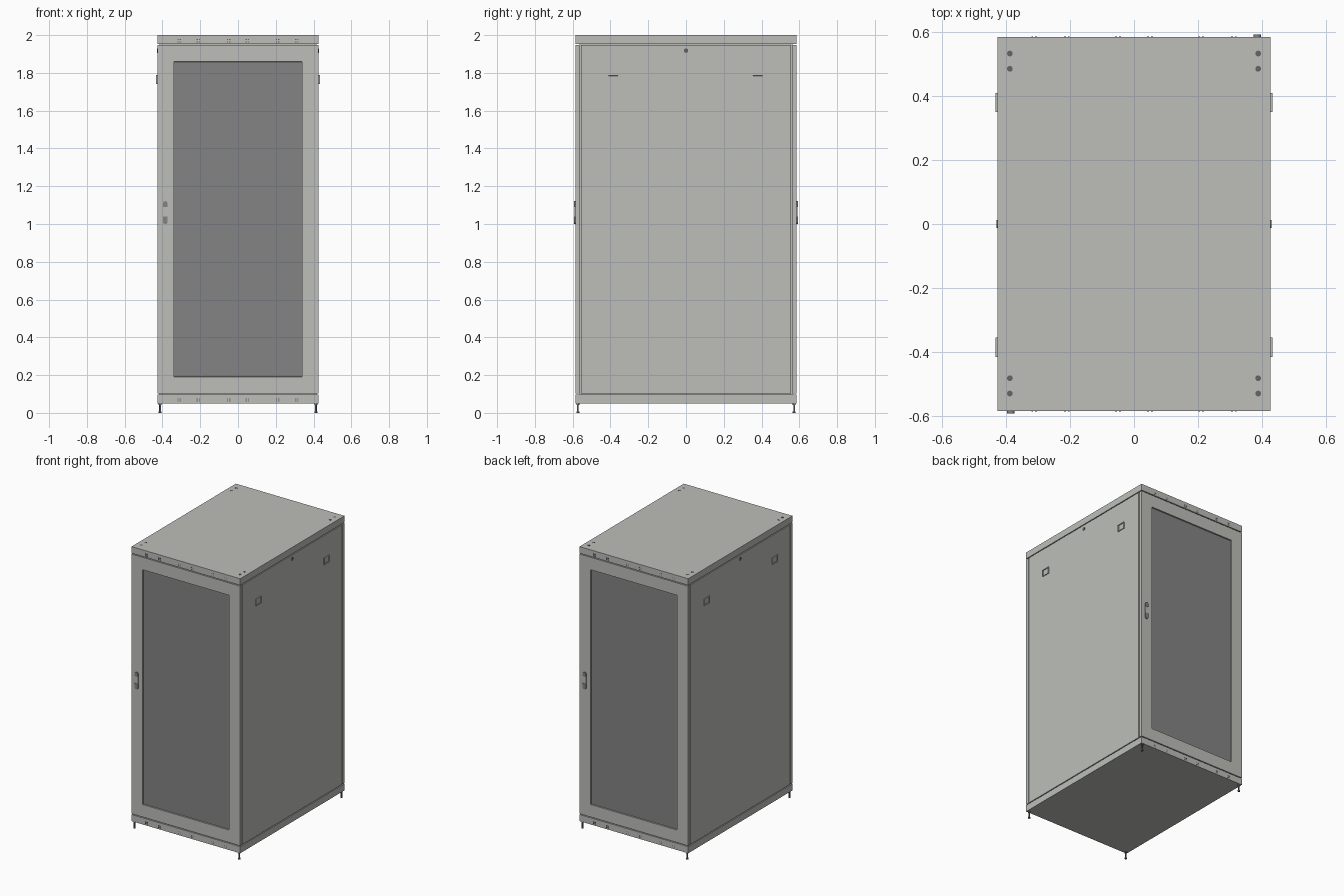
import bpy, bmesh, math
from mathutils import Matrix

if "Cube" in bpy.data.objects:
    bpy.data.objects.remove(bpy.data.objects["Cube"], do_unlink=True)


def material(name, rgb):
    m = bpy.data.materials.new(name)
    m.use_nodes = True
    m.diffuse_color = (*rgb, 1)
    m.node_tree.nodes["Principled BSDF"].inputs["Base Color"].default_value = (*rgb, 1)
    return m


BODY = material("pale grey paint", (0.51, 0.52, 0.49))
MESH = material("dark grey mesh", (0.23, 0.23, 0.23))
DARK = material("dark metal", (0.13, 0.13, 0.14))

W, D, H = 0.427, 0.585, 2.0     # half width, half depth, height
LOW, HIGH = 0.10, 1.95          # bottom and top of the doors
GAP = 0.006


def finish(name, bm, mats, smooth=False):
    me = bpy.data.meshes.new(name)
    bm.to_mesh(me)
    bm.free()
    for m in mats:
        me.materials.append(m)
    ob = bpy.data.objects.new(name, me)
    bpy.context.collection.objects.link(ob)
    if smooth:
        bpy.ops.object.select_all(action='DESELECT')
        ob.select_set(True)
        bpy.context.view_layer.objects.active = ob
        bpy.ops.object.shade_smooth_by_angle()
    return ob


def add_box(bm, lo, hi):
    size = [b - a for a, b in zip(lo, hi)]
    mid = [(a + b) / 2 for a, b in zip(lo, hi)]
    bmesh.ops.create_cube(bm, size=1, matrix=Matrix.Translation(mid) @ Matrix.Diagonal((*size, 1)))


def box(name, lo, hi, mat=BODY):
    bm = bmesh.new()
    add_box(bm, lo, hi)
    return finish(name, bm, [mat])


def add_rod(bm, centre, radius, length, turn=Matrix()):
    bmesh.ops.create_cone(bm, cap_ends=True, segments=16, radius1=radius, radius2=radius,
                          depth=length, matrix=Matrix.Translation(centre) @ turn)


SIDEWAYS = Matrix.Rotation(math.pi / 2, 4, 'Y')
FORWARD = Matrix.Rotation(math.pi / 2, 4, 'X')

# Cabinet shell: inner core, top and bottom covers
box("inner_core", (-W + .012, -D + .02, .06), (W - .012, D - .02, H - .01))
box("top_cover", (-W, -D, HIGH + GAP / 2), (W, D, H))
box("bottom_cover", (-W, -D, .05), (W, D, LOW - GAP / 2))


# Door with a recessed mesh window; the back one is the front one turned round
def door(name, turn):
    bm = bmesh.new()
    add_box(bm, (-W, -D, LOW + GAP / 2), (W, -D + .022, HIGH - GAP / 2))
    bm.faces.ensure_lookup_table()
    face = min(bm.faces, key=lambda f: f.calc_center_median().y)
    bmesh.ops.inset_region(bm, faces=[face], thickness=.088, use_even_offset=True)
    bmesh.ops.inset_region(bm, faces=[face], thickness=.0005, depth=-.01, use_even_offset=True)
    face.material_index = 1
    bm.transform(turn)
    finish(name, bm, [BODY, MESH])


# Door handle: slim grip between two dark rounded end pieces
def handle(name, turn):
    x, z0, z1 = -.385, 1.0, 1.12
    bm = bmesh.new()
    add_box(bm, (x - .011, -D - .004, z0 + .04), (x + .011, -D + .002, z1 - .03))
    bm.transform(turn)
    finish(name + "_grip", bm, [BODY])
    bm = bmesh.new()
    for lo, hi, end in ((z0 + .011, z0 + .04, z0 + .011), (z1 - .03, z1 - .011, z1 - .011)):
        add_box(bm, (x - .012, -D - .007, lo), (x + .012, -D + .002, hi))
        add_rod(bm, (x, -D - .0025, end), .012, .009, FORWARD)
    bm.transform(turn)
    finish(name + "_ends", bm, [MESH], True)


for label, turn in (("front", Matrix()), ("back", Matrix.Rotation(math.pi, 4, 'Z'))):
    door(label + "_door", turn)
    handle(label + "_handle", turn)

# Side panels with rim-edged finger pulls and a lock
EDGE = D - .022 - GAP
for label, s in (("left", 1), ("right", -1)):
    def span(a, b):
        return min(s * a, s * b), max(s * a, s * b)

    x0, x1 = span(W - .02, W)
    box(label + "_side_panel", (x0, -EDGE, LOW + GAP / 2), (x1, EDGE, HIGH - GAP / 2))
    for end, y in (("front", -.385), ("back", .38)):
        bm = bmesh.new()
        x0, x1 = span(W - .002, W + .006)
        add_box(bm, (x0, y - .03, 1.742), (x1, y + .03, 1.79))
        face = max(bm.faces, key=lambda f: s * f.calc_center_median().x)
        bmesh.ops.inset_region(bm, faces=[face], thickness=.005, use_even_offset=True)
        bmesh.ops.inset_region(bm, faces=[face], thickness=.0005, depth=-.005, use_even_offset=True)
        finish(f"{label}_{end}_finger_pull", bm, [BODY])
    bm = bmesh.new()
    add_rod(bm, (s * W, 0, 1.918), .012, .006, SIDEWAYS)
    finish(label + "_side_lock", bm, [DARK], True)

# Small square fixing holes in groups of four on the front and back covers
bm = bmesh.new()
for y in (-D, D):
    for z in (.068, 1.97):
        for x in (-.312, -.21, -.05, .05, .21, .312):
            for dx in (-.006, .006):
                for dz in (-.006, .006):
                    add_box(bm, (x + dx - .003, y - .0008, z + dz - .003),
                            (x + dx + .003, y + .0008, z + dz + .003))
finish("fixing_holes", bm, [DARK])

# Bolts on the roof corners
bm = bmesh.new()
for x in (-.388, .388):
    for y in (-.53, -.482, .485, .533):
        add_rod(bm, (x, y, H - .0015), .009, .005)
finish("roof_bolts", bm, [DARK], True)

# Levelling feet: thin threaded rod on a small disc
bm = bmesh.new()
for x in (-.412, .412):
    for y in (-.573, .573):
        add_rod(bm, (x, y, .028), .005, .05)
        add_rod(bm, (x, y, .004), .008, .008)
        add_rod(bm, (x, y, .046), .008, .008)
finish("levelling_feet", bm, [DARK], True)
